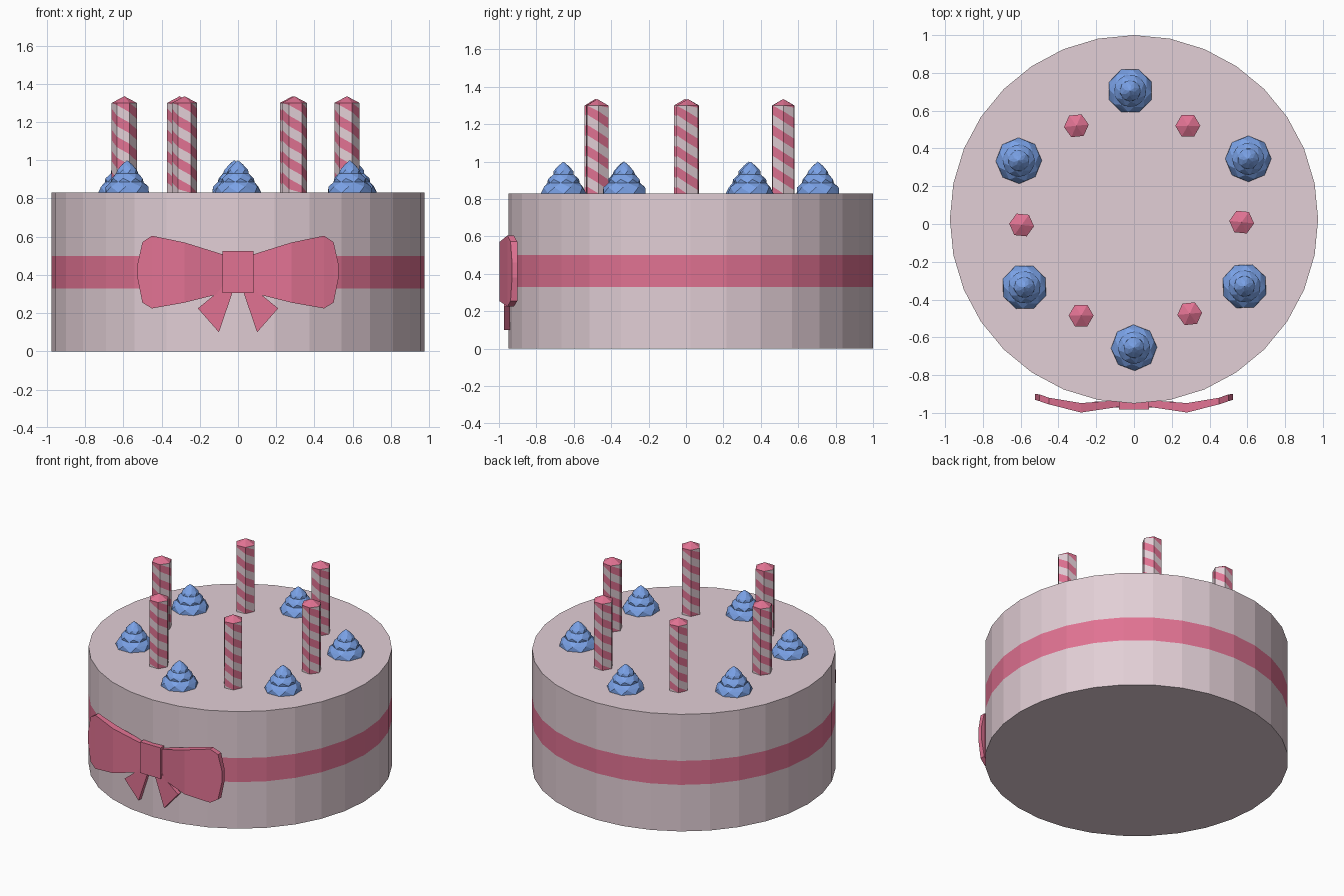
import bpy, bmesh, math
from mathutils import Vector

if "Cube" in bpy.data.objects:
    bpy.data.objects.remove(bpy.data.objects["Cube"])


def material(name, rgb):
    m = bpy.data.materials.new(name)
    m.diffuse_color = (*rgb, 1)
    m.use_nodes = True
    m.node_tree.nodes["Principled BSDF"].inputs["Base Color"].default_value = m.diffuse_color
    return m


ICING = material("pale_pink_icing", (0.76, 0.62, 0.67))
PINK = material("rose_pink", (0.75, 0.17, 0.29))
BLUE = material("blue_frosting", (0.20, 0.37, 0.82))
TOP = 0.83


def build(name, verts, faces, mats, indices=None, fix=True):
    me = bpy.data.meshes.new(name)
    me.from_pydata(verts, [], faces)
    for m in mats:
        me.materials.append(m)
    if indices:
        for p, i in zip(me.polygons, indices):
            p.material_index = i
    bm = bmesh.new()
    bm.from_mesh(me)
    if fix:
        bmesh.ops.recalc_face_normals(bm, faces=bm.faces)
    bm.to_mesh(me)
    bm.free()
    ob = bpy.data.objects.new(name, me)
    bpy.context.collection.objects.link(ob)
    return ob


def lathe(name, rings, n, mats, centre=(0, 0), apex=None, index_rule=None):
    """Rings are (radius, z, turn); closed below, flat or pointed above."""
    cx, cy = centre
    verts, faces = [], []
    for r, z, turn in rings:
        for i in range(n):
            a = math.tau * i / n + turn
            verts.append((cx + r * math.cos(a), cy + r * math.sin(a), z))
    for k in range(len(rings) - 1):
        for i in range(n):
            a, b = k * n + i, k * n + (i + 1) % n
            c, d = b + n, a + n
            if rings[k][2] == rings[k + 1][2]:
                faces.append((a, b, c, d))
            else:
                faces += [(a, b, d), (b, c, d)]
    faces.append(tuple(reversed(range(n))))
    last = (len(rings) - 1) * n
    if apex:
        verts.append((cx, cy, apex))
        faces += [(last + i, last + (i + 1) % n, len(verts) - 1) for i in range(n)]
    else:
        faces.append(tuple(range(last, last + n)))
    idx = None
    if index_rule:
        idx = [index_rule(sum((Vector(verts[v]) for v in f), Vector()) / len(f), f) for f in faces]
    return build(name, verts, faces, mats, idx)


# Cake with a ribbon band coloured by height
lathe("cake", [(0.975, z, 0) for z in (0, 0.33, 0.50, TOP)], 32, [ICING, PINK],
      (0, 0.025), index_rule=lambda c, f: int(len(f) == 4 and 0.33 < c.z < 0.50))


# Candles: hexagonal, with helical stripes cut into the sides
def candle(name, x, y, turn, r=0.066, z1=1.30, stripe=0.055):
    drop = 4 * stripe / 6          # two stripe starts per turn
    verts, faces, idx = [], [], []

    def corner(i, z):
        a = math.tau * i / 6 + turn
        return (x + r * math.cos(a), y + r * math.sin(a), z)

    def add(points, colour):
        s = len(verts)
        verts.extend(points)
        faces.append(tuple(range(s, s + len(points))))
        idx.append(colour)

    for i in range(6):
        for k in range(-2, 16):
            lo = TOP + k * stripe - i * drop
            q = [min(max(z, TOP), z1) for z in (lo, lo - drop, lo - drop + stripe, lo + stripe)]
            left, right = q[3] - q[0] > 1e-5, q[2] - q[1] > 1e-5
            if not (left or right):
                continue
            pts = [corner(i, q[0]), corner(i + 1, q[1])]
            if right:
                pts.append(corner(i + 1, q[2]))
            if left:
                pts.append(corner(i, q[3]))
            add(pts, k % 2)
        add([corner(i, z1), corner(i + 1, z1), (x, y, z1 + 0.035)], 1)
    build(name, verts, faces, [ICING, PINK], idx, fix=False)


for n, (x, y) in enumerate([(0.57, 0.01), (0.285, 0.52), (-0.305, 0.52),
                            (-0.595, -0.005), (-0.28, -0.485), (0.295, -0.475)]):
    candle(f"candle_{n + 1}", x, y, 0.1 * (n % 3 - 1))

# Piped frosting swirls: stepped, twisted rings rising to a point
swirl = [(0.122, TOP, 0), (0.112, 0.862, 0.3), (0.088, 0.885, 0.6),
         (0.084, 0.905, 0.9), (0.058, 0.932, 1.2), (0.053, 0.950, 1.5), (0.026, 0.979, 1.8)]
for n, (x, y) in enumerate([(0.605, 0.345), (-0.02, 0.705), (-0.61, 0.335),
                            (-0.58, -0.335), (0.0, -0.655), (0.585, -0.33)]):
    lathe(f"frosting_swirl_{n + 1}", [(r, z, t + n * 0.4) for r, z, t in swirl], 8,
          [BLUE], (x, y), apex=1.0)


# Bow loops: columns of (x, z low, z high, y front, y back), mirrored
columns = [(0.04, 0.315, 0.495, -0.962, -0.93), (0.28, 0.255, 0.57, -0.998, -0.948),
           (0.45, 0.225, 0.605, -0.955, -0.92), (0.50, 0.255, 0.572, -0.938, -0.902),
           (0.525, 0.38, 0.46, -0.93, -0.90)]
tail = [(0.02, 0.36), (0.03, 0.305), (0.10, 0.10), (0.21, 0.225), (0.10, 0.315), (0.07, 0.36)]
for side, s in (("left", -1), ("right", 1)):
    verts, faces = [], []
    for x, lo, hi, f, b in columns:
        verts += [(s * x, f, lo), (s * x, f, hi), (s * x, b, hi), (s * x, b, lo)]
    for k in range(0, 4 * (len(columns) - 1), 4):
        for j in range(4):
            faces.append((k + j, k + (j + 1) % 4, k + 4 + (j + 1) % 4, k + 4 + j))
    faces += [(0, 1, 2, 3), tuple(range(len(verts) - 4, len(verts)))]
    build("bow_loop_" + side, verts, faces, [PINK])

    # Hanging ribbon tails
    m = len(tail)
    verts = [(s * x, y, z) for y in (-0.972, -0.94) for x, z in tail]
    faces = [tuple(range(m)), tuple(range(m, 2 * m))]
    faces += [(j, (j + 1) % m, m + (j + 1) % m, m + j) for j in range(m)]
    build("bow_tail_" + side, verts, faces, [PINK])

# Bow knot
bpy.ops.mesh.primitive_cube_add(size=1, location=(0, -0.955, 0.415))
knot = bpy.context.object
knot.name = "bow_knot"
knot.scale = (0.16, 0.055, 0.22)
knot.data.materials.append(PINK)
